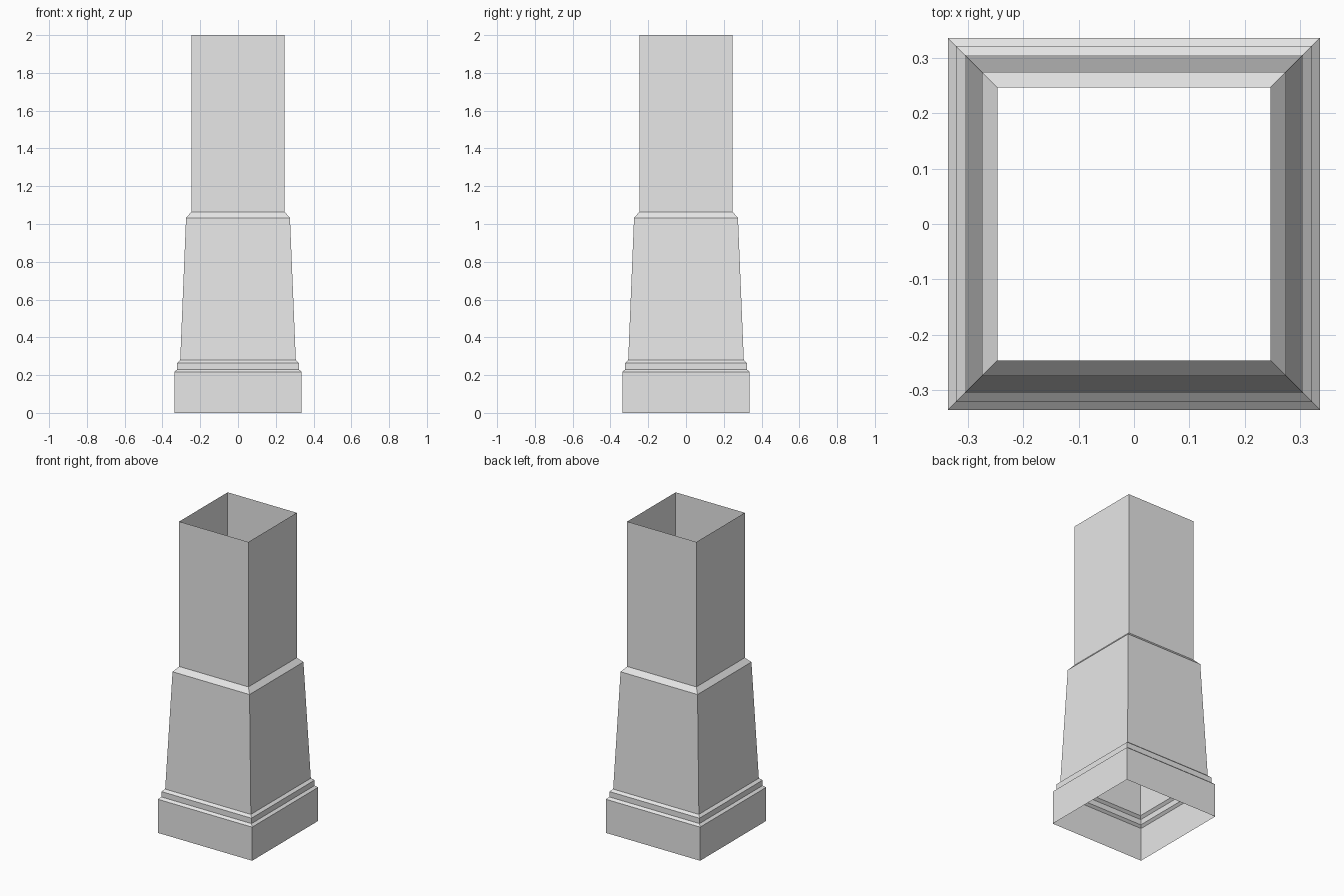
import bpy
import bmesh

cube = bpy.data.objects.get("Cube")
if cube:
    bpy.data.objects.remove(cube, do_unlink=True)

# Plain grey finish
grey = bpy.data.materials.new("plain_grey")
grey.use_nodes = True
colour = (0.8, 0.8, 0.8, 1)
grey.diffuse_color = colour
grey.node_tree.nodes["Principled BSDF"].inputs["Base Color"].default_value = colour


def square_shell(name, profile):
    """Open-ended square tube swept through (half width, height) pairs."""
    bm = bmesh.new()
    rings = [[bm.verts.new((sx * r, sy * r, z))
              for sx, sy in ((-1, -1), (1, -1), (1, 1), (-1, 1))]
             for r, z in profile]
    for low, high in zip(rings, rings[1:]):
        for i in range(4):
            j = (i + 1) % 4
            bm.faces.new((low[i], low[j], high[j], high[i]))
    mesh = bpy.data.meshes.new(name)
    bm.to_mesh(mesh)
    bm.free()
    mesh.materials.append(grey)
    obj = bpy.data.objects.new(name, mesh)
    bpy.context.collection.objects.link(obj)
    return obj


# Plinth with bevelled top edge
square_shell("plinth", [(0.337, 0), (0.337, 0.217), (0.322, 0.23)])
# Narrow moulding above the plinth
square_shell("base_moulding", [(0.322, 0.23), (0.322, 0.265), (0.306, 0.279)])
# Tapered pedestal with sloped shoulder
square_shell("tapered_pedestal", [(0.306, 0.279), (0.275, 1.033), (0.247, 1.064)])
# Straight upper shaft, open at the top
square_shell("upper_shaft", [(0.247, 1.064), (0.247, 2)])
